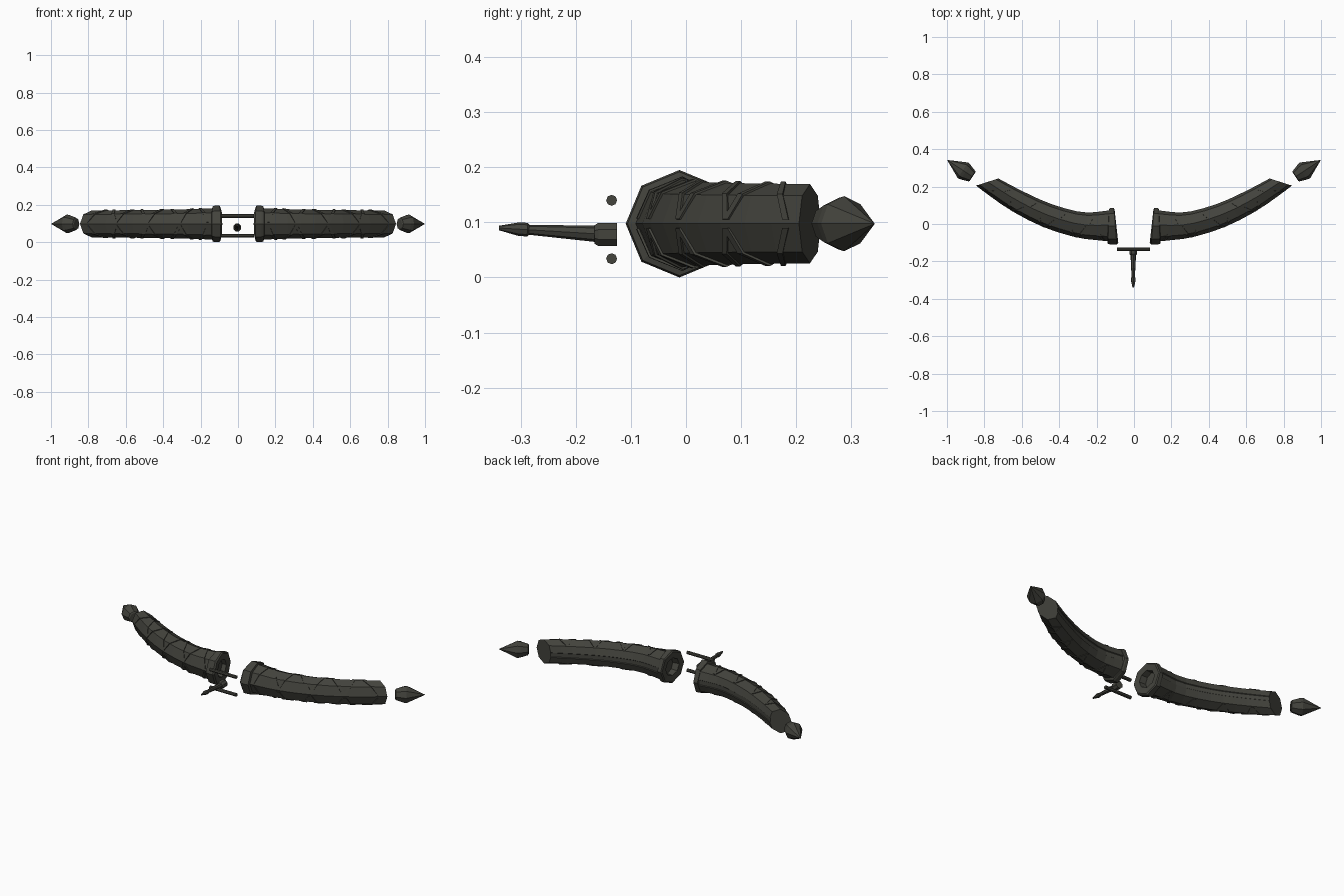
import bpy, bmesh, math
from mathutils import Vector

cube = bpy.data.objects.get("Cube")
if cube:
    bpy.data.objects.remove(cube)

ZC = 0.0975

mat = bpy.data.materials.new("dark_olive_grey")
mat.use_nodes = True
COLOR = (0.056, 0.056, 0.046, 1)
mat.diffuse_color = COLOR
mat.node_tree.nodes["Principled BSDF"].inputs["Base Color"].default_value = COLOR


def make_object(name, bm, mirror=False):
    bmesh.ops.recalc_face_normals(bm, faces=bm.faces)
    mesh = bpy.data.meshes.new(name)
    bm.to_mesh(mesh)
    bm.free()
    mesh.materials.append(mat)
    obj = bpy.data.objects.new(name, mesh)
    bpy.context.collection.objects.link(obj)
    if mirror:
        obj.modifiers.new("other_side", "MIRROR").use_axis[0] = True
    return obj


def loft(bm, rings, closed=False):
    """Skin a list of point rings, capping both ends unless closed."""
    loops = [[bm.verts.new(p) for p in ring] for ring in rings]
    pairs = list(zip(loops, loops[1:]))
    if closed:
        pairs.append((loops[-1], loops[0]))
    else:
        bm.faces.new(loops[0])
        bm.faces.new(loops[-1])
    for a, b in pairs:
        n = len(a)
        for i in range(n):
            j = (i + 1) % n
            bm.faces.new((a[i], a[j], b[j], b[i]))


# Arm stations: front edge x, y, back edge x, y, half height
STATIONS = [
    (0.135, -0.092, 0.130, 0.080, 0.084),
    (0.300, -0.073, 0.270, 0.068, 0.078),
    (0.490, -0.014, 0.440, 0.112, 0.075),
    (0.675, 0.083, 0.590, 0.178, 0.073),
    (0.845, 0.205, 0.720, 0.245, 0.072),
]


def station(t):
    """Smoothly interpolated station, t from 0 to 1."""
    u = t * (len(STATIONS) - 1)
    i = min(int(u), len(STATIONS) - 2)
    f = u - i
    b, c = STATIONS[i], STATIONS[i + 1]
    a = STATIONS[i - 1] if i else [2 * p - q for p, q in zip(b, c)]
    d = STATIONS[i + 2] if i + 2 < len(STATIONS) else [2 * q - p for p, q in zip(b, c)]
    return [q + f / 2 * (r - p + f * (2 * p - 5 * q + 4 * r - s + f * (3 * (q - r) + s - p)))
            for p, q, r, s in zip(a, b, c, d)]


def corner(st, k, s):
    fx, fy, bx, by, rz = st
    mid = Vector((fx + bx, fy + by, 0)) / 2
    half = Vector((fx - bx, fy - by, 0)) / 2
    ang = k * math.pi / 4
    return mid + half * math.cos(ang) * s + Vector((0, 0, ZC + rz * math.sin(ang) * s))


def surface(t, k, s=1.0):
    """Point on the eight-sided arm; k counts corners round from the front."""
    st = station(t)
    low = math.floor(k)
    return corner(st, low, s).lerp(corner(st, low + 1, s), k - low)


# Curved arm with a shallow channel along the back
def arm_ring(t):
    ks = [0, 1, 2, 3, 3.72, 3.76, 4.24, 4.28, 5, 6, 7]
    return [surface(t, k, 0.93 if 3.74 < k < 4.26 else 1) for k in ks]


bm = bmesh.new()
loft(bm, [arm_ring(i / 10) for i in range(11)])
make_object("curved_arm", bm, True)


# Raised zigzag straps over the upper and lower halves
def strap(bm, t0, k0, t1, k1, width=0.022):
    lo, hi = sorted((k0, k1))
    ks = [lo] + [k for k in range(math.ceil(lo), math.ceil(hi)) if k > lo] + [hi]
    rings = []
    for k in ks:
        t = t0 + (t1 - t0) * (k - k0) / (k1 - k0)
        a, b = t - width / 2, t + width / 2
        rings.append([surface(a, k, 0.96), surface(b, k, 0.96),
                      surface(b, k, 1.055), surface(a, k, 1.055)])
    loft(bm, rings)


bm = bmesh.new()
COUNT = 8
for side in (1, -1):
    for n in range(COUNT):
        t0, t1 = (0.04 + 0.91 * i / COUNT for i in (n, n + 1))
        ends = (0.15, 2.9) if n % 2 == 0 else (2.9, 0.15)
        strap(bm, t0, side * ends[0], t1, side * ends[1])
make_object("zigzag_straps", bm, True)


# Octagonal collar with a hollow socket at the inner end
def collar_ring(front_x, back_x, r):
    pts = []
    for i in range(8):
        a = i * math.pi / 4
        x = (front_x + back_x) / 2 + (front_x - back_x) / 2 * math.cos(a)
        pts.append((x, -0.012 - r * math.cos(a), ZC + r * math.sin(a)))
    return pts


bm = bmesh.new()
loft(bm, [collar_ring(0.143, 0.135, 0.08), collar_ring(0.140, 0.132, 0.094),
          collar_ring(0.125, 0.125, 0.0975), collar_ring(0.092, 0.108, 0.0975),
          collar_ring(0.084, 0.104, 0.09), collar_ring(0.090, 0.106, 0.052),
          collar_ring(0.130, 0.130, 0.048)])
make_object("socket_collar", bm, True)


# Turned parts: profile of (distance, radius) along an axis
def turned(name, start, axis, profile, sides, mirror=False, phase=0.0):
    axis = Vector(axis).normalized()
    u = axis.cross(Vector((0, 0, 1))).normalized()
    v = u.cross(axis)
    rings = []
    for d, r in profile:
        c = Vector(start) + axis * d
        rings.append([c + (u * math.cos(a) + v * math.sin(a)) * r for a in
                      (phase + 2 * math.pi * i / sides for i in range(sides))])
    bm = bmesh.new()
    loft(bm, rings)
    bmesh.ops.remove_doubles(bm, verts=bm.verts, dist=0.00005)
    return make_object(name, bm, mirror)


# Spear tips floating past the arm ends
turned("spear_tip", (0.863, 0.253, ZC), (0.134, 0.088, 0),
       [(0, 0.026), (0.004, 0.033), (0.045, 0.047), (0.062, 0.050), (0.162, 0.0006)], 8, True)

# Two cross rods between the arms
for name, z in (("upper_rod", 0.140), ("lower_rod", 0.034)):
    turned(name, (-0.09, -0.135, z), (1, 0, 0), [(0, 0.010), (0.175, 0.010)], 8)

# Centre pin: hub, tapered shaft and pointed head
turned("pin_hub", (-0.004, -0.125, 0.078), (0, -1, 0),
       [(0, 0.023), (0.034, 0.023), (0.041, 0.018)], 8, phase=math.pi / 8)
turned("pin_shaft", (-0.004, -0.160, 0.079), (0, -1, 0.06),
       [(0, 0.015), (0.125, 0.009), (0.128, 0.0125), (0.145, 0.012), (0.180, 0.004)], 8)
